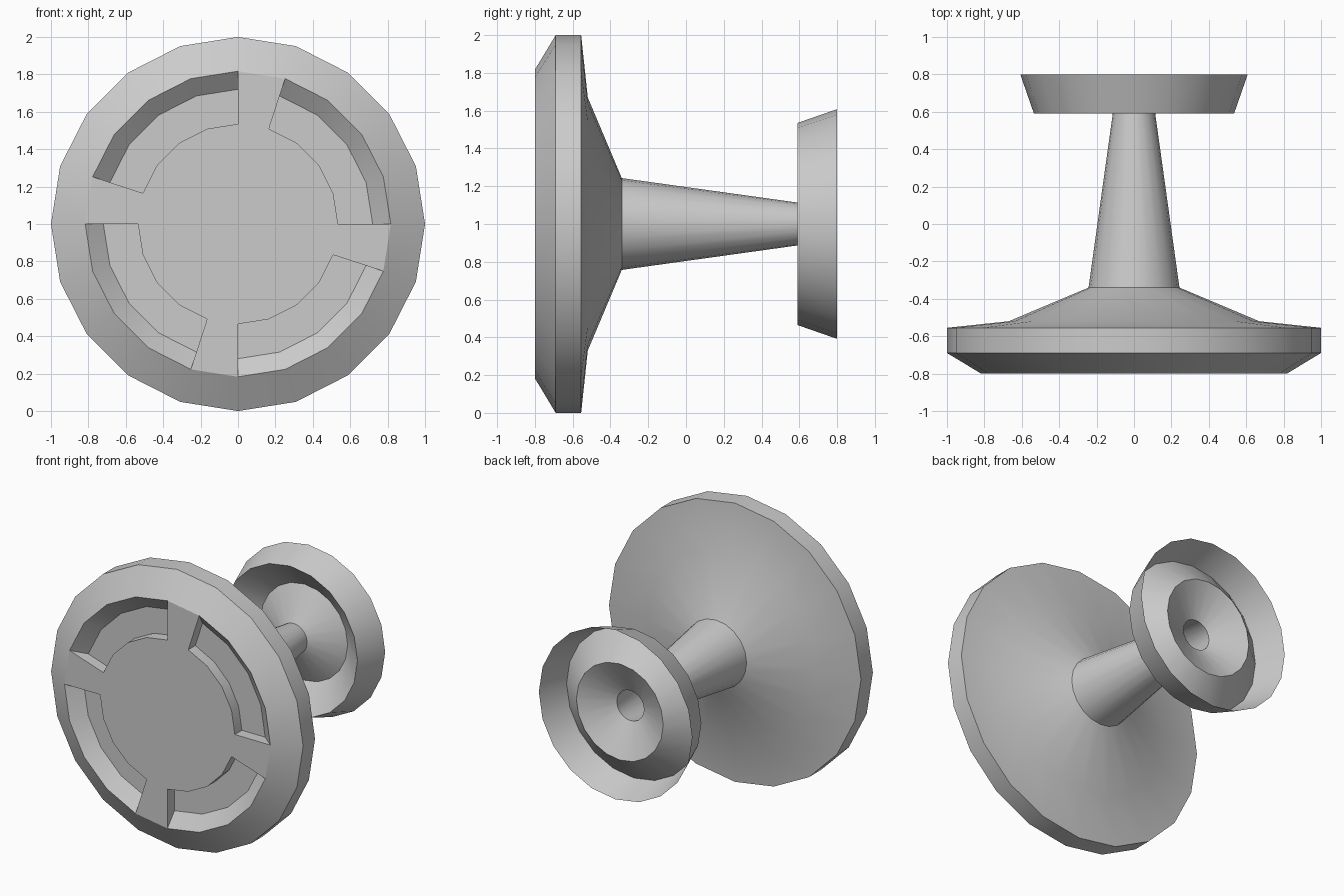
import bpy, bmesh, math
from mathutils import Vector

if "Cube" in bpy.data.objects:
    bpy.data.objects.remove(bpy.data.objects["Cube"])

N = 20          # sides around the y axis
CENTRE_Z = 1.0


def ring_point(r, y, i):
    a = 2 * math.pi * (i % N) / N
    return Vector((r * math.cos(a), y, CENTRE_Z + r * math.sin(a)))


def lathe(bm, profile):
    """Open surface turned around the y axis from (radius, y) points."""
    rings = [[bm.verts.new(ring_point(r, y, i)) for i in range(N)] for r, y in profile]
    for a, b in zip(rings, rings[1:]):
        for i in range(N):
            j = (i + 1) % N
            bm.faces.new((a[i], a[j], b[j], b[i]))


def quad(bm, points):
    bm.faces.new([bm.verts.new(p) for p in points])


def finish(bm, name):
    bmesh.ops.remove_doubles(bm, verts=bm.verts, dist=0.0005)
    bmesh.ops.recalc_face_normals(bm, faces=bm.faces)
    me = bpy.data.meshes.new(name)
    bm.to_mesh(me)
    bm.free()
    ob = bpy.data.objects.new(name, me)
    bpy.context.collection.objects.link(ob)
    bpy.ops.object.select_all(action='DESELECT')
    ob.select_set(True)
    bpy.context.view_layer.objects.active = ob
    bpy.ops.object.shade_smooth_by_angle(angle=math.radians(30))
    return ob


# Front wheel: bevelled rim and shallow cone at the back
FRONT, FLOOR = -0.80, -0.72
HUB, FLOOR_R, FACE_R = 0.535, 0.72, 0.817
bm = bmesh.new()
lathe(bm, [(FACE_R, FRONT), (1.0, -0.69), (1.0, -0.555), (0.67, -0.52), (0.243, -0.34)])

# Hub disc on the front face
bm.faces.new([bm.verts.new(ring_point(HUB, FRONT, i)) for i in range(N)])

# Four curved slots, separated by one-segment spokes
for i in range(N):
    j = i + 1
    if i % 5 == 4:
        quad(bm, [ring_point(HUB, FRONT, i), ring_point(HUB, FRONT, j),
                  ring_point(FACE_R, FRONT, j), ring_point(FACE_R, FRONT, i)])
        continue
    section = [(HUB, FRONT), (HUB, FLOOR), (FLOOR_R, FLOOR), (FACE_R, FRONT)]
    for (r0, y0), (r1, y1) in zip(section, section[1:]):
        quad(bm, [ring_point(r0, y0, i), ring_point(r0, y0, j),
                  ring_point(r1, y1, j), ring_point(r1, y1, i)])
    # end walls of the slot
    if i % 5 == 0:
        quad(bm, [ring_point(r, y, i) for r, y in section])
    if i % 5 == 3:
        quad(bm, [ring_point(r, y, j) for r, y in section])
finish(bm, "wheel")

# Tapered axle
bm = bmesh.new()
lathe(bm, [(0.243, -0.34), (0.108, 0.63)])
finish(bm, "axle")

# Thin rear dish: flared rim, folded ridge and inner cone
bm = bmesh.new()
lathe(bm, [(0.608, 0.80), (0.535, 0.59), (0.345, 0.75), (0.108, 0.63)])
finish(bm, "rear_dish")
